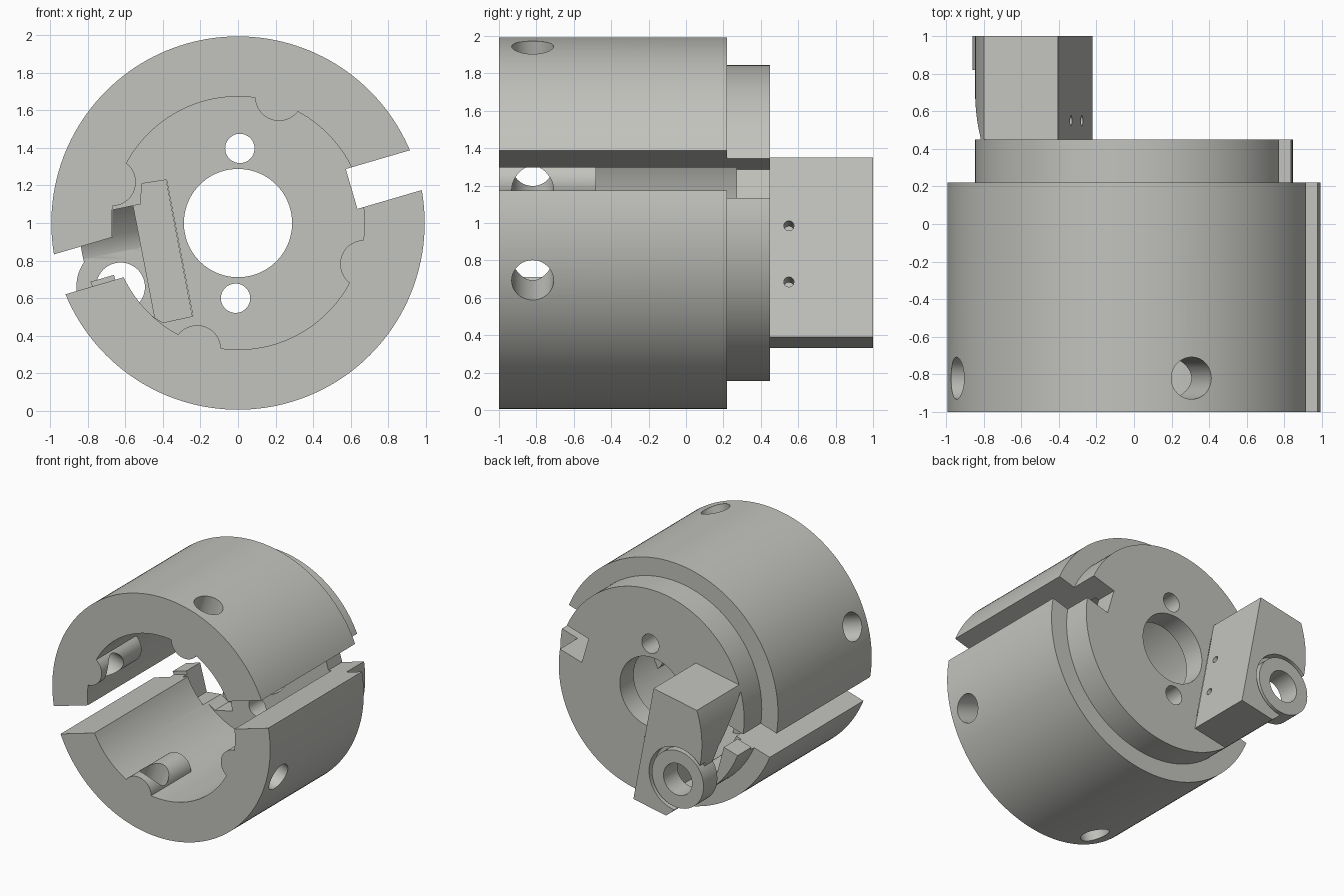
import bpy, bmesh, math
from mathutils import Vector, Matrix

if "Cube" in bpy.data.objects:
    bpy.data.objects.remove(bpy.data.objects["Cube"])

steel = bpy.data.materials.new("light_grey_steel")
steel.diffuse_color = (0.54, 0.54, 0.51, 1)
steel.use_nodes = True
steel.node_tree.nodes["Principled BSDF"].inputs["Base Color"].default_value = steel.diffuse_color


def finish(name, bm):
    bmesh.ops.recalc_face_normals(bm, faces=bm.faces[:])
    me = bpy.data.meshes.new(name)
    bm.to_mesh(me)
    bm.free()
    ob = bpy.data.objects.new(name, me)
    bpy.context.collection.objects.link(ob)
    me.materials.append(steel)
    return ob


def prism(name, pts, y0, y1):
    """Extrude an (x, z) outline along y."""
    bm = bmesh.new()
    f = bm.faces.new([bm.verts.new((x, y0, z)) for x, z in pts])
    r = bmesh.ops.extrude_face_region(bm, geom=[f])
    vs = [g for g in r["geom"] if isinstance(g, bmesh.types.BMVert)]
    bmesh.ops.translate(bm, vec=(0, y1 - y0, 0), verts=vs)
    return finish(name, bm)


def disc(name, x, z, r, y0, y1, n=48):
    a = [2 * math.pi * i / n for i in range(n)]
    return prism(name, [(x + r * math.cos(t), z + r * math.sin(t)) for t in a], y0, y1)


def rod(name, start, direction, r, length, n=40):
    """Cylinder from a start point along any direction."""
    d = Vector(direction).normalized()
    m = Matrix.Translation(Vector(start) + d * length / 2) @ d.to_track_quat("Z", "Y").to_matrix().to_4x4()
    bm = bmesh.new()
    bmesh.ops.create_cone(bm, cap_ends=True, segments=n, radius1=r, radius2=r, depth=length, matrix=m)
    return finish(name, bm)


def combine(ob, other, op="DIFFERENCE"):
    mod = ob.modifiers.new(op.lower(), "BOOLEAN")
    mod.operation, mod.object, mod.solver = op, other, "EXACT"
    bpy.context.view_layer.objects.active = ob
    bpy.ops.object.modifier_apply(modifier=mod.name)
    bpy.data.objects.remove(other)


def smooth(ob):
    bpy.ops.object.select_all(action="DESELECT")
    ob.select_set(True)
    bpy.context.view_layer.objects.active = ob
    bpy.ops.object.shade_smooth_by_angle(angle=math.radians(25))


# Hollow drum with a stepped back plate
head = disc("drum_head", 0, 1, 0.993, -1, 0.22, 160)
combine(head, disc("plate", 0, 1, 0.845, 0.1, 0.45, 160), "UNION")
combine(head, disc("cavity", 0, 1, 0.673, -1.1, 0.27, 128))

# Four inner bosses with radial screw holes
angles = [math.radians(a) for a in (72, 162, 252, 342)]
for a in angles:
    combine(head, disc("boss", 0.705 * math.cos(a), 1 + 0.705 * math.sin(a), 0.127, -1, -0.48), "UNION")
for a in angles:
    d = Vector((math.cos(a), 0, math.sin(a)))
    combine(head, rod("screw_hole", Vector((0, -0.82, 1)) + d * 0.45, d, 0.112, 0.7))


# Side slots, slightly tilted
def slot(u0, u1, y0, y1):
    c, s = math.cos(math.radians(16.3)), math.sin(math.radians(16.3))
    pts = [(u * c - v * s, 1 + u * s + v * c) for u, v in
           ((u0, -0.106), (u1, -0.106), (u1, 0.115), (u0, 0.115))]
    return prism("slot", pts, y0, y1)


combine(head, slot(0.631, 1.2, -1.1, 0.5))
combine(head, slot(-1.2, -0.6, -1.1, 0.27))

# Plate bore, two pin holes and the chip opening
combine(head, disc("bore", 0, 1, 0.288, 0.1, 0.6, 96))
combine(head, disc("pin_hole", 0.01, 1.397, 0.078, 0.1, 0.6))
combine(head, disc("pin_hole", -0.013, 0.6, 0.078, 0.1, 0.6))
combine(head, prism("chip_opening", [
    (-0.38, 1.23), (-0.24, 0.505), (-0.40, 0.47), (-0.47, 0.515), (-0.60, 0.50),
    (-0.66, 0.724), (-0.95, 0.64), (-0.95, 0.844), (-0.665, 0.927), (-0.665, 1.07),
    (-0.52, 1.10), (-0.51, 1.21)], 0.215, 0.6))
smooth(head)

# Tilted cutter holder behind the plate, rounded on its outer side
P, T, L = Vector((-0.405, 1.35)), Vector((0.189, -0.982)), Vector((-0.982, -0.189))
S = 0.978


def local(s, w):
    return tuple(P + T * s + L * w)


holder = prism("cutter_holder", [local(0, 0), local(S, 0), local(S, 0.8), local(0, 0.8)], 0.45, 1)
combine(holder, disc("outer_round", 0, 1, 0.845, 0.3, 1.2, 160), "INTERSECT")

# Sloped chip pocket on the outer side
bm = bmesh.new()
prof = [(0.03, 0.42), (0.06, 0.47), (0.2, 0.63), (0.36, 0.78), (0.45, 0.82), (0.89, 0.82), (0.89, 0.42)]
rows = []
for w in (0.2, 0.85):
    rows.append([bm.verts.new((local(s, w)[0], y, local(s, w)[1])) for s, y in prof])
    bm.faces.new(rows[-1])
for i in range(len(prof)):
    j = (i + 1) % len(prof)
    bm.faces.new((rows[0][i], rows[0][j], rows[1][j], rows[1][i]))
combine(holder, finish("pocket", bm))

# Ring seat with a shallow groove around it
RX, RZ = -0.625, 0.66
combine(holder, disc("groove", RX, RZ, 0.262, 0.93, 1.1, 64))
combine(holder, disc("ring", RX, RZ, 0.235, 0.82, 1, 64), "UNION")
combine(holder, disc("ring_hole", RX, RZ, 0.13, 0.3, 1.1, 64))

# Two small screw holes on the flat inner face
for z in (0.985, 0.685):
    x = P.x + (P.y - z) * 0.1925
    combine(holder, rod("small_screw_hole", (x + 0.05, 0.55, z + 0.01), (L.x, 0, L.y), 0.027, 0.2, 24))
smooth(holder)
